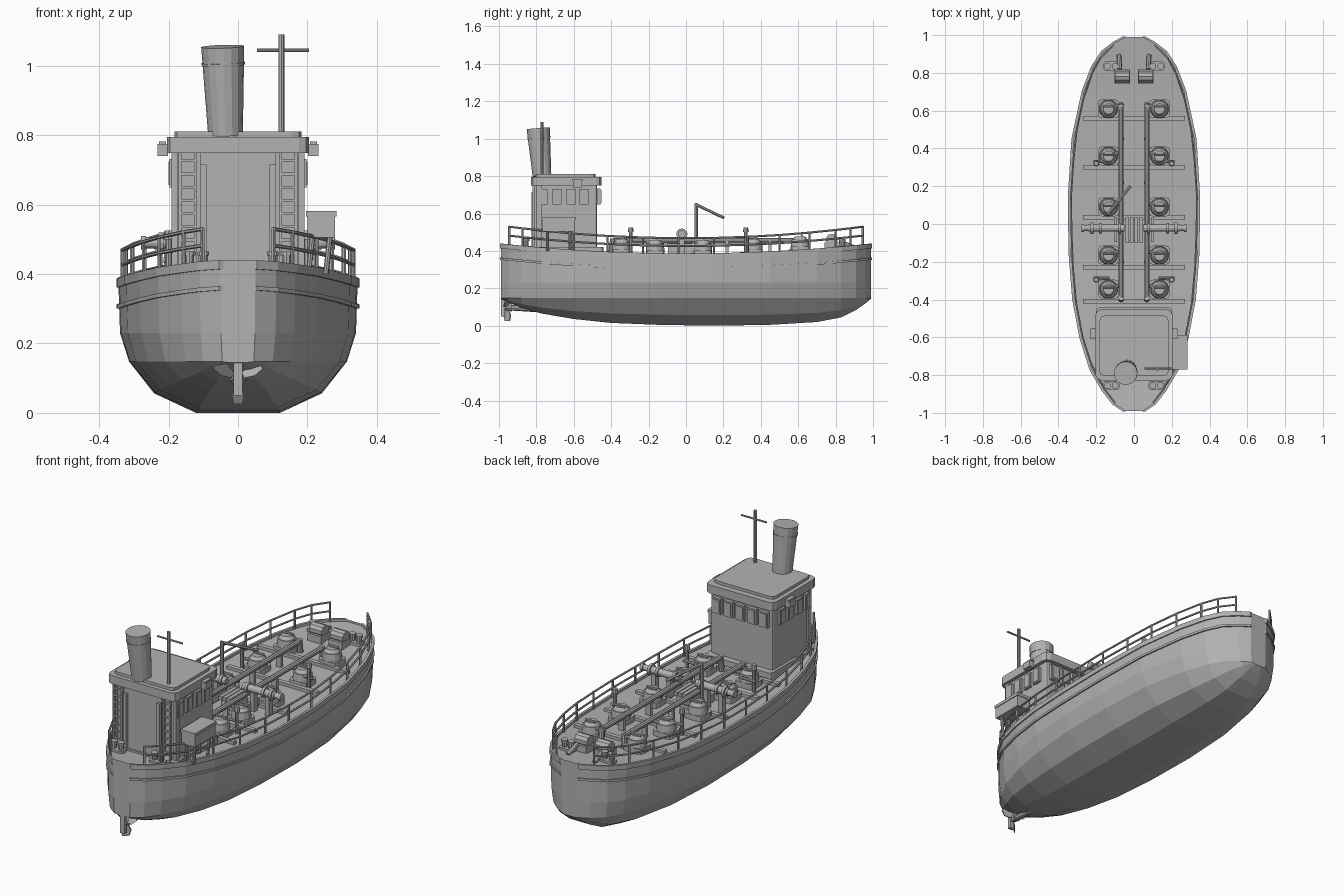
import bpy, bmesh, math
from mathutils import Vector

cube = bpy.data.objects.get("Cube")
if cube:
    bpy.data.objects.remove(cube)

paint = bpy.data.materials.new("plain_grey")
paint.use_nodes = True
paint.diffuse_color = (0.45, 0.45, 0.45, 1)
paint.node_tree.nodes["Principled BSDF"].inputs["Base Color"].default_value = (0.45, 0.45, 0.45, 1)


def finish(name, bm):
    bmesh.ops.recalc_face_normals(bm, faces=bm.faces)
    mesh = bpy.data.meshes.new(name)
    bm.to_mesh(mesh)
    bm.free()
    mesh.materials.append(paint)
    obj = bpy.data.objects.new(name, mesh)
    bpy.context.collection.objects.link(obj)
    return obj


def box(name, centre, size, bevel=0):
    bm = bmesh.new()
    bmesh.ops.create_cube(bm, size=1)
    for v in bm.verts:
        v.co = Vector(centre) + Vector(a * b for a, b in zip(v.co, size))
    if bevel:
        upright = [e for e in bm.edges if abs(e.verts[0].co.z - e.verts[1].co.z) > 1e-4]
        bmesh.ops.bevel(bm, geom=upright, offset=bevel, segments=2, affect='EDGES', profile=0.5)
    return finish(name, bm)


def rod(name, start, end, r, r2=None, sides=8):
    a, b = Vector(start), Vector(end)
    bm = bmesh.new()
    bmesh.ops.create_cone(bm, cap_ends=True, segments=sides, radius1=r,
                          radius2=r if r2 is None else r2, depth=(b - a).length)
    turn = (b - a).to_track_quat('Z', 'Y')
    for v in bm.verts:
        v.co = turn @ v.co + (a + b) / 2
    return finish(name, bm)


def loft(name, rings, closed=False, caps=False):
    bm = bmesh.new()
    rows = [[bm.verts.new(p) for p in ring] for ring in rings]
    count = len(rows[0])
    for one, two in zip(rows, rows[1:]):
        for i in range(count if closed else count - 1):
            j = (i + 1) % count
            bm.faces.new((one[i], one[j], two[j], two[i]))
    if caps:
        bm.faces.new(rows[0])
        bm.faces.new(rows[-1])
    bmesh.ops.remove_doubles(bm, verts=bm.verts, dist=1e-5)
    return finish(name, bm)


# Hull stations: position, half width, keel height
stations = [(-.99, .05, .145), (-.95, .11, .125), (-.88, .165, .095), (-.77, .23, .065),
            (-.6, .284, .036), (-.4, .322, .015), (-.15, .342, .005), (.15, .345, 0),
            (.45, .326, .005), (.7, .272, .02), (.83, .222, .045), (.91, .17, .085),
            (.96, .105, .12), (.99, .05, .145)]


def rim(y):
    return .385 + .055 * y * y


def deck_z(y):
    return rim(y) - .012


def half_width(y):
    for (y0, w0, _), (y1, w1, _) in zip(stations, stations[1:]):
        if y0 <= y <= y1:
            return w0 + (w1 - w0) * (y - y0) / (y1 - y0)
    return stations[0][1]


# Hull shell and deck
rings = []
for y, w, keel in stations:
    half = [(w, rim(y)), (w * .985, .23), (w * .91, .148),
            (w * .7, keel + (.148 - keel) * .38), (w * .35, keel)]
    rings.append([(x, y, z) for x, z in half] + [(-x, y, z) for x, z in reversed(half)])
loft("hull", rings)
for end, label in ((0, "stern_plate"), (-1, "bow_plate")):
    bm = bmesh.new()
    bm.faces.new([bm.verts.new(p) for p in rings[end]])
    bmesh.ops.remove_doubles(bm, verts=bm.verts, dist=1e-5)
    finish(label, bm)
loft("deck", [[(w, y, deck_z(y)), (-w, y, deck_z(y))] for y, w, _ in stations])

# Rubbing strips and railings along both sides
posts = [-.945, -.875, -.74, -.6, -.42, -.23, -.04, .15, .33, .5, .66, .8, .88, .945]
for side, label in ((-1, "right"), (1, "left")):
    for part, drop, tall in (("gunwale", .012, .026), ("rubbing_strip", .08, .012)):
        band = []
        for y, w, _ in stations:
            z = rim(y) - drop
            out, inn = w + .005, w - .008
            band.append([(side * out, y * 1.005, z - tall / 2), (side * out, y * 1.005, z + tall / 2),
                         (side * inn, y, z + tall / 2), (side * inn, y, z - tall / 2)])
        loft(f"{part}_{label}", band, closed=True, caps=True)

    def rail_point(y, share):
        return Vector((side * (half_width(y) - .012), y, rim(y) + share * (.083 + .014 * y * y)))

    for y in posts:
        rod(f"rail_post_{label}", rail_point(y, -.1), rail_point(y, 1.04), .0055, sides=6)
    for share in (.5, 1):
        for a, b in zip(posts, posts[1:]):
            rod(f"rail_{label}", rail_point(a, share), rail_point(b, share), .0055, sides=6)

# Deckhouse with overhanging roof
box("deckhouse", (0, -.625, .57), (.37, .3, .4), .012)
box("deckhouse_back_panel", (0, -.785, .575), (.22, .05, .39))
box("deckhouse_foot", (0, -.63, .4), (.4, .38, .04), .02)
box("roof_band", (0, -.64, .772), (.41, .375, .046), .03)
box("roof_plate", (0, -.645, .802), (.365, .32, .016), .025)
for side in (-1, 1):
    box("corner_pillar", (side * .182, -.785, .58), (.018, .03, .36))
    box("back_panel_post", (side * .1, -.815, .565), (.018, .02, .3))
    # Windows as framed plates
    for y in (-.765, -.69, -.615, -.545):
        box("side_window_frame", (side * .19, y, .69), (.014, .05, .082))
        box("side_window", (side * .197, y, .69), (.006, .036, .068))
    box("side_lamp", (side * .217, -.58, .757), (.03, .05, .034))
    box("side_lamp_lid", (side * .217, -.58, .777), (.02, .06, .008))
    # Ladders at the back wall
    for x in (.122, .167):
        box("ladder_rail", (side * x, -.815, .59), (.008, .014, .33))
    for i in range(8):
        box("ladder_rung", (side * .145, -.815, .46 + i * .038), (.045, .01, .008))
for i in range(5):
    x = (i - 2) * .07
    box("front_window_frame", (x, -.468, .69), (.054, .022, .085))
    box("front_window", (x, -.456, .69), (.04, .006, .068))

# Funnel
low, high = Vector((-.036, -.77, .8)), Vector((-.044, -.79, 1.055))
rod("funnel", low, high, .05, .062, 16)
rod("funnel_ring", low.lerp(high, .79), low.lerp(high, .82), .062, .0625, 16)

# Mast
rod("mast", (.125, -.77, .8), (.125, -.77, 1.09), .009)
rod("mast_yard", (.055, -.765, 1.045), (.205, -.765, 1.045), .005)

# Side locker on slanted legs
box("side_locker", (.24, -.68, .535), (.08, .175, .06))
box("side_locker_lid", (.24, -.68, .573), (.088, .183, .016))
for y in (-.74, -.62):
    for x in (.215, .265):
        rod("locker_leg", (x - .012, y, .4), (x, y, .51), .008)

# Tank hatches with wheel rims and bolted plates
for side in (-1, 1):
    for y in (.61, .36, .09, -.165, -.345):
        x, z = side * .135, deck_z(y)
        box("hatch_base", (x, y, z + .015), (.11, .1, .03), .02)
        rod("hatch_trunk", (x, y, z + .03), (x, y, z + .068), .05, .046, 14)
        rod("hatch_lid", (x, y, z + .068), (x, y, z + .085), .04, .028, 14)
        rod("hatch_handle", (x - .03, y + .01, z + .088), (x + .03, y + .01, z + .088), .007)
        rod("hatch_branch", (x, y + .015, z + .06), (side * .068, y + .015, z + .06), .009)
    # Long cargo pipe with turned-down ends
    x = side * .068
    rod("cargo_pipe", (x, -.39, .455), (x, .62, .455), .014, sides=10)
    for y, tip in ((-.39, -.4), (.62, .63)):
        rod("cargo_pipe_end", (x, y, .465), (x, tip, .38), .016, sides=10)
    for y in (-.2, .22, .45):
        box("pipe_saddle", (x, y, .415), (.03, .016, .07))
    # Cross manifold
    rod("manifold", (side * .05, -.022, .49), (side * .24, -.022, .49), .019, sides=12)
    for x, r in ((.07, .027), (.17, .027), (.215, .03), (.265, .02)):
        rod("manifold_flange", (side * x, -.022, .49), (side * (x + .014), -.022, .49), r, sides=12)
    rod("manifold_nozzle", (side * .225, -.022, .49), (side * .27, -.022, .49), .016, sides=12)
    for x in (.11, .2):
        box("manifold_foot", (side * x, -.022, .42), (.025, .03, .11))
    box("grating_edge", (side * .098, -.03, .4), (.014, .13, .04))
    # Vent posts with levers
    for y in (.32, -.295):
        rod("vent_post", (side * .2, y, .37), (side * .2, y, .505), .009)
        rod("vent_cap", (side * .2, y, .5), (side * .2, y, .525), .016, .012)
        rod("vent_lever", (side * .13, y + .01, .44), (side * .215, y + .01, .44), .008)
    # Winches and bollards
    rod("winch_drum", (side * .025, .78, .46), (side * .1, .78, .46), .032, sides=10)
    box("winch_bed", (side * .062, .78, .425), (.08, .08, .04))
    rod("hawse_pipe", (side * .075, .82, .45), (side * .08, .895, .42), .012)
    for y in (.835, -.855):
        z = deck_z(y)
        box("bollard_plate", (side * .12, y, z + .007), (.085, .05, .014), .015)
        for x in (.1, .14):
            rod("bollard", (side * x, y, z), (side * x, y, z + .045), .014, sides=10)
            rod("bollard_cap", (side * x, y, z + .04), (side * x, y, z + .052), .018, sides=10)

# Low deck stiffeners and centre grating
for y in (.56, .3, .035, -.23, -.41):
    box("deck_stiffener", (0, y, deck_z(y) + .006), (.54, .024, .022))
for x in (-.036, -.012, .012, .036):
    box("centre_grating", (x, -.032, .43), (.02, .135, .02))
box("grating_support", (0, -.032, .395), (.08, .11, .06))

# Hose crane
rod("crane_post", (-.135, .055, .37), (-.135, .055, .65), .01)
rod("crane_arm", (-.14, .05, .65), (-.02, .2, .578), .008)

# Propeller, shaft and rudder post
rod("propeller_shaft", (0, -.68, .085), (0, -.96, .097), .02, .014)
rod("propeller_hub", (0, -.93, .1), (0, -.985, .1), .024, .012, 10)
box("rudder_post", (0, -.978, .1), (.026, .02, .1))
for angle in (-90, 30, 150):
    a = math.radians(angle)
    out, across = Vector((math.cos(a), 0, math.sin(a))), Vector((-math.sin(a), 0, math.cos(a)))
    blade = []
    for reach, wide in ((.015, .008), (.045, .018), (.075, .012)):
        c = Vector((0, -.955, .1)) + out * reach
        edge = across * wide + Vector((0, wide, 0))
        skin = Vector((0, .003, 0))
        blade.append([c - edge - skin, c + edge - skin, c + edge + skin, c - edge + skin])
    loft("propeller_blade", blade, closed=True, caps=True)
